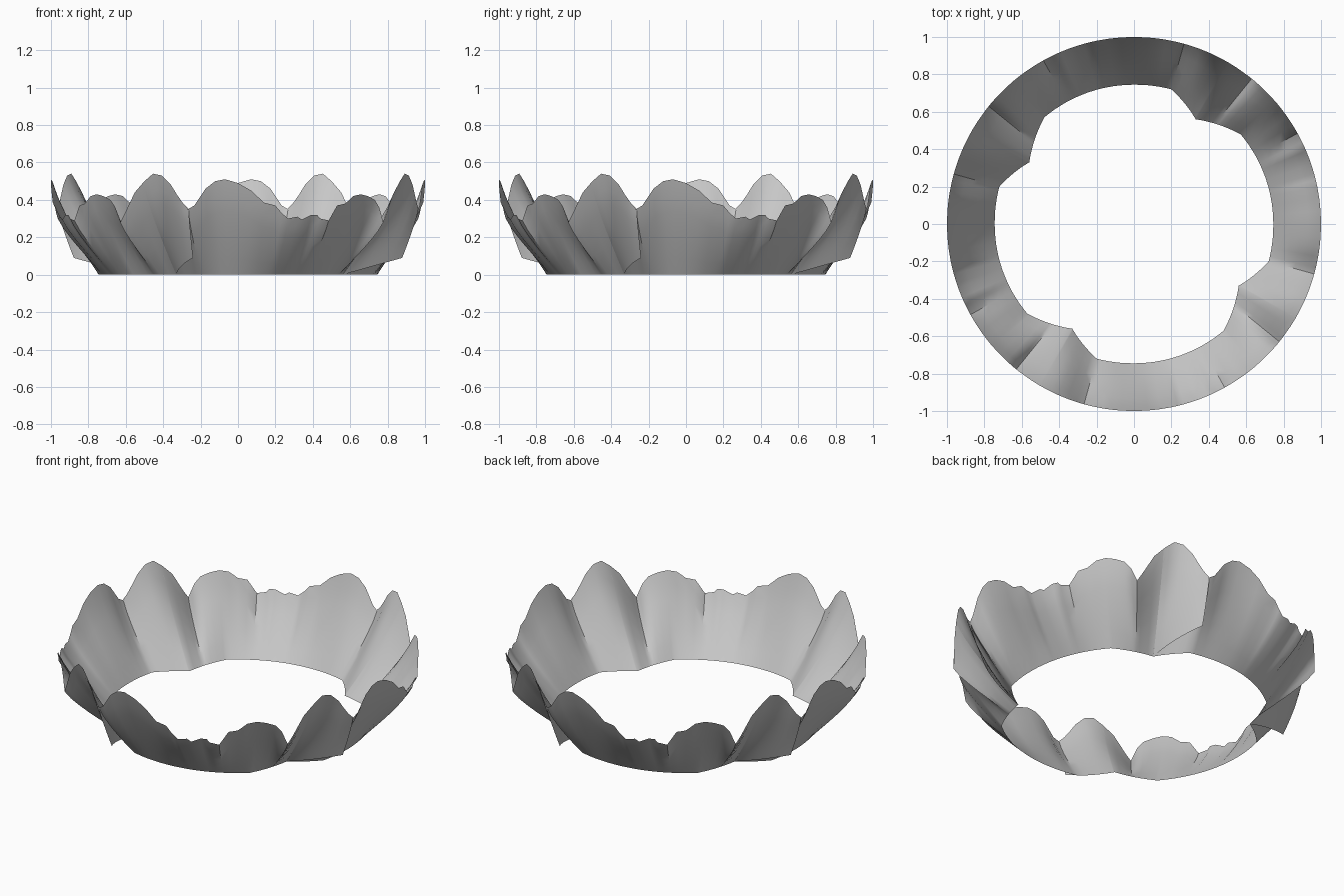
import bpy
import bmesh
from math import sin, cos, radians

if "Cube" in bpy.data.objects:
    bpy.data.objects.remove(bpy.data.objects["Cube"], do_unlink=True)

# One plain grey for the thin sheet
grey = bpy.data.materials.new("stone_grey")
grey.use_nodes = True
grey.diffuse_color = (0.57, 0.57, 0.57, 1)
grey.node_tree.nodes["Principled BSDF"].inputs["Base Color"].default_value = grey.diffuse_color

QUARTER = 90
ROWS = 7
RIM_RADIUS = 1.0

# Rim outline of one quarter: (angle from the front, height), three petals
RIM = [(-39, .28), (-37.5, .32), (-33.5, .44), (-30, .5), (-27, .54), (-24, .53),
       (-21, .48), (-18, .4), (-15.5, .35), (-13.5, .37), (-10, .46), (-7, .5),
       (-4, .51), (0, .49), (4, .45), (8, .385), (11.5, .37), (13.5, .33),
       (15.5, .3), (18.5, .31), (20, .295), (23, .32), (25, .32), (26, .3),
       (29, .29), (32, .37), (35, .38), (38, .42), (41, .43), (44, .42),
       (47, .4), (49, .36), (51, .28)]

# Foot outline of one quarter: (angle, radius), with a recess under the tall petal
FOOT = [(-50, .745), (-40, .695), (-30.5, .65), (-15.5, .747), (0, .745),
        (40, .745), (50, .695), (59.5, .65)]


def sample(points, angle):
    """Linear interpolation along a list of (angle, value) pairs."""
    for (a0, v0), (a1, v1) in zip(points, points[1:]):
        if a0 <= angle <= a1:
            return v0 + (v1 - v0) * (angle - a0) / (a1 - a0)
    return points[-1][1]


def column(bm, angle, foot_radius, foot_height, rim_height, turn):
    """Vertices of one slightly bulging rib from foot to rim."""
    a = radians(angle + turn)
    verts = []
    for row in range(ROWS):
        t = row / (ROWS - 1)
        r = foot_radius + (RIM_RADIUS - foot_radius) * (1 - (1 - t) ** 1.2)
        z = foot_height + (rim_height - foot_height) * t
        verts.append(bm.verts.new((r * sin(a), -r * cos(a), z)))
    return verts


def skin(bm, columns):
    """Join neighbouring ribs with faces turned outward."""
    for left, right in zip(columns, columns[1:]):
        for i in range(ROWS - 1):
            bm.faces.new((left[i], right[i], right[i + 1], left[i + 1]))


def finish(bm, name):
    bmesh.ops.remove_doubles(bm, verts=bm.verts, dist=0.0005)
    mesh = bpy.data.meshes.new(name)
    bm.to_mesh(mesh)
    bm.free()
    mesh.materials.append(grey)
    obj = bpy.data.objects.new(name, mesh)
    bpy.context.collection.objects.link(obj)
    bpy.ops.object.select_all(action="DESELECT")
    obj.select_set(True)
    bpy.context.view_layer.objects.active = obj
    bpy.ops.object.shade_smooth_by_angle(angle=radians(35))


# Continuous ring of petals, the same quarter repeated around the centre
bm = bmesh.new()
angles = sorted({a for a, _ in RIM} | {a for a, _ in FOOT if RIM[0][0] < a < RIM[-1][0]})
for quarter in range(4):
    skin(bm, [column(bm, a, sample(FOOT, a), 0, sample(RIM, a), quarter * QUARTER)
              for a in angles])
finish(bm, "petal_ring")

# Outer flaps: the tall petal flares out behind the start of its neighbour
START, END, STEPS = -30.5, -15.3, 8
bm = bmesh.new()
for quarter in range(4):
    ribs = []
    for step in range(STEPS + 1):
        t = step / STEPS
        a = START + (END - START) * t
        ribs.append(column(bm, a, .65 + .26 * t, .09 * t, sample(RIM, a), quarter * QUARTER))
    skin(bm, ribs)
finish(bm, "petal_flaps")
